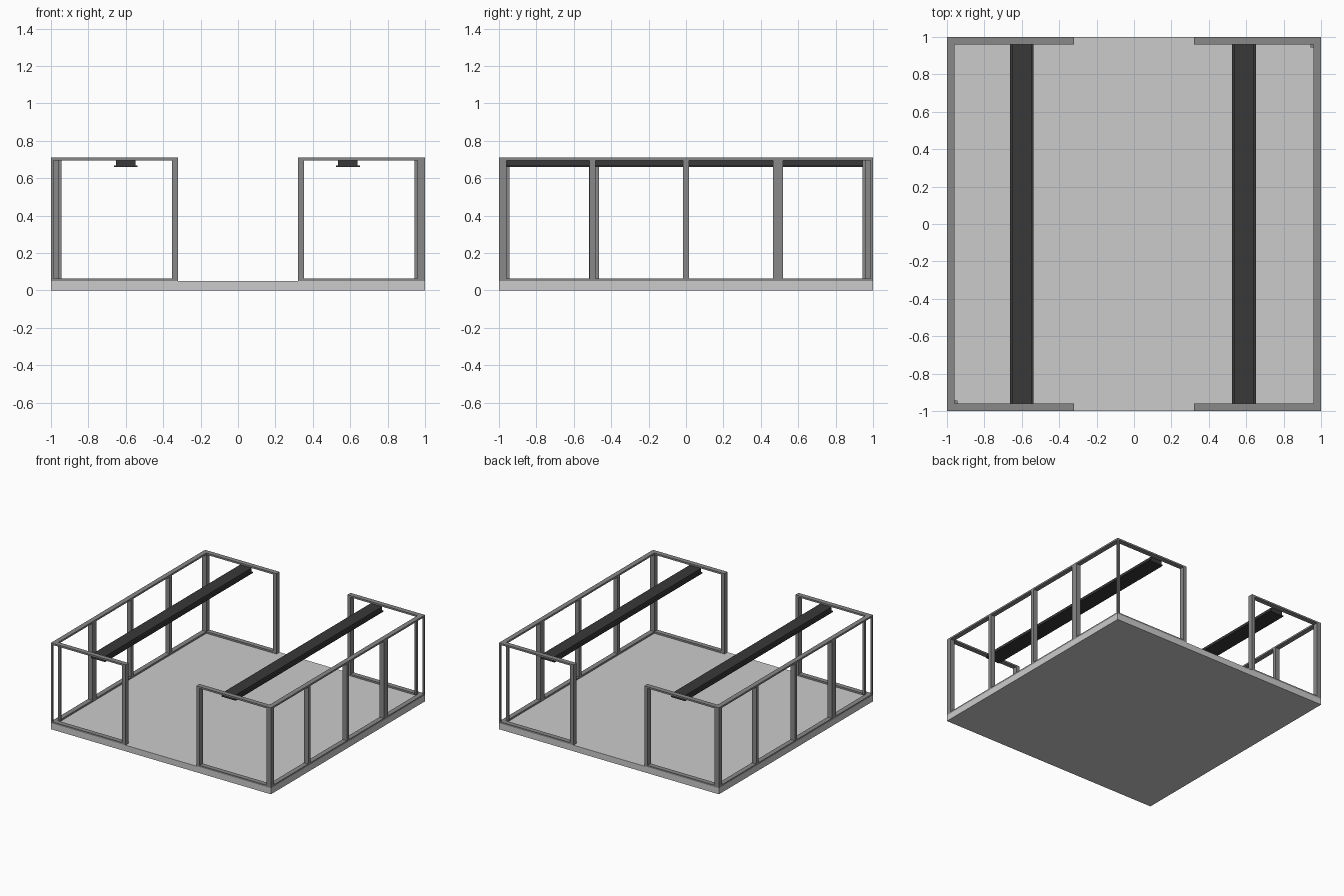
import bpy, bmesh

if "Cube" in bpy.data.objects:
    bpy.data.objects.remove(bpy.data.objects["Cube"])


def material(name, value):
    m = bpy.data.materials.new(name)
    m.diffuse_color = (value, value, value, 1)
    m.use_nodes = True
    m.node_tree.nodes["Principled BSDF"].inputs["Base Color"].default_value = m.diffuse_color
    return m


STEEL = material("steel_grey", 0.25)
DARK = material("dark_steel", 0.04)


def finish(name, bm, mat=None):
    bmesh.ops.recalc_face_normals(bm, faces=bm.faces)
    me = bpy.data.meshes.new(name)
    bm.to_mesh(me)
    bm.free()
    ob = bpy.data.objects.new(name, me)
    bpy.context.collection.objects.link(ob)
    if mat:
        me.materials.append(mat)
    return ob


def box(name, x0, x1, y0, y1, z0, z1, mat=None):
    bm = bmesh.ops.create_cube
    b = bmesh.new()
    bm(b, size=1)
    for v in b.verts:
        v.co.x = (x0 + x1) / 2 + v.co.x * (x1 - x0)
        v.co.y = (y0 + y1) / 2 + v.co.y * (y1 - y0)
        v.co.z = (z0 + z1) / 2 + v.co.z * (z1 - z0)
    return finish(name, b, mat)


def turned(name, s, x0, x1, y0, y1, z0, z1):
    # s = -1 turns the part half way round the z axis
    xs, ys = sorted((s * x0, s * x1)), sorted((s * y0, s * y1))
    return box(name, *xs, *ys, z0, z1, STEEL)


FLOOR, TOP = 0.05, 0.71
T, W = 0.014, 0.04          # rail thickness and width
LOW, HIGH = FLOOR + T, TOP - T
DOOR = 0.322                # half width of the opening

# Floor slab
box("floor_slab", -1, 1, -1, 1, 0, FLOOR)

# Two identical C-shaped wall frames, half a turn apart
for s, side in ((1, "left"), (-1, "right")):
    for z, level in ((FLOOR, "bottom"), (HIGH, "top")):
        turned(f"{side}_side_{level}_rail", s, -1, -1 + W, -1, 1, z, z + T)
        for e, end in ((-1, "near"), (1, "far")):
            y0, y1 = sorted((e, e * (1 - W)))
            turned(f"{side}_{end}_{level}_rail", s, -1 + W, -DOOR, y0, y1, z, z + T)

    # Side studs, the first one doubled where panels meet
    for y0, y1 in ((-0.518, -0.465), (-0.016, 0.016), (0.484, 0.516)):
        turned(f"{side}_stud", s, -1, -1 + W, y0, y1, LOW, HIGH)

    # Posts beside the openings
    for y0 in (-1, 1 - W):
        turned(f"{side}_opening_post", s, -DOOR - 0.03, -DOOR, y0, y0 + W, LOW, HIGH)

    # Solid corner post, and open corner made of two slim posts
    turned(f"{side}_corner_post", s, -1, -1 + W, 1 - W, 1, LOW, HIGH)
    turned(f"{side}_outer_corner_strip", s, -1, -0.986, -1, -0.986, LOW, HIGH)
    turned(f"{side}_inner_corner_strip", s, -0.962, -0.945, -0.962, -0.945, LOW, HIGH)

# Ceiling beams: hat profile with a wider lower flange
PROFILE = [(-0.064, 0.66), (0.064, 0.66), (0.064, 0.668), (0.052, 0.668),
           (0.052, 0.697), (-0.052, 0.697), (-0.052, 0.668), (-0.064, 0.668)]
for x, side in ((-0.6, "left"), (0.587, "right")):
    b = bmesh.new()
    face = b.faces.new([b.verts.new((x + px, -0.96, z)) for px, z in PROFILE])
    ext = bmesh.ops.extrude_face_region(b, geom=[face], use_keep_orig=True)
    for v in ext["geom"]:
        if isinstance(v, bmesh.types.BMVert):
            v.co.y = 0.96
    finish(f"{side}_ceiling_beam", b, DARK)
